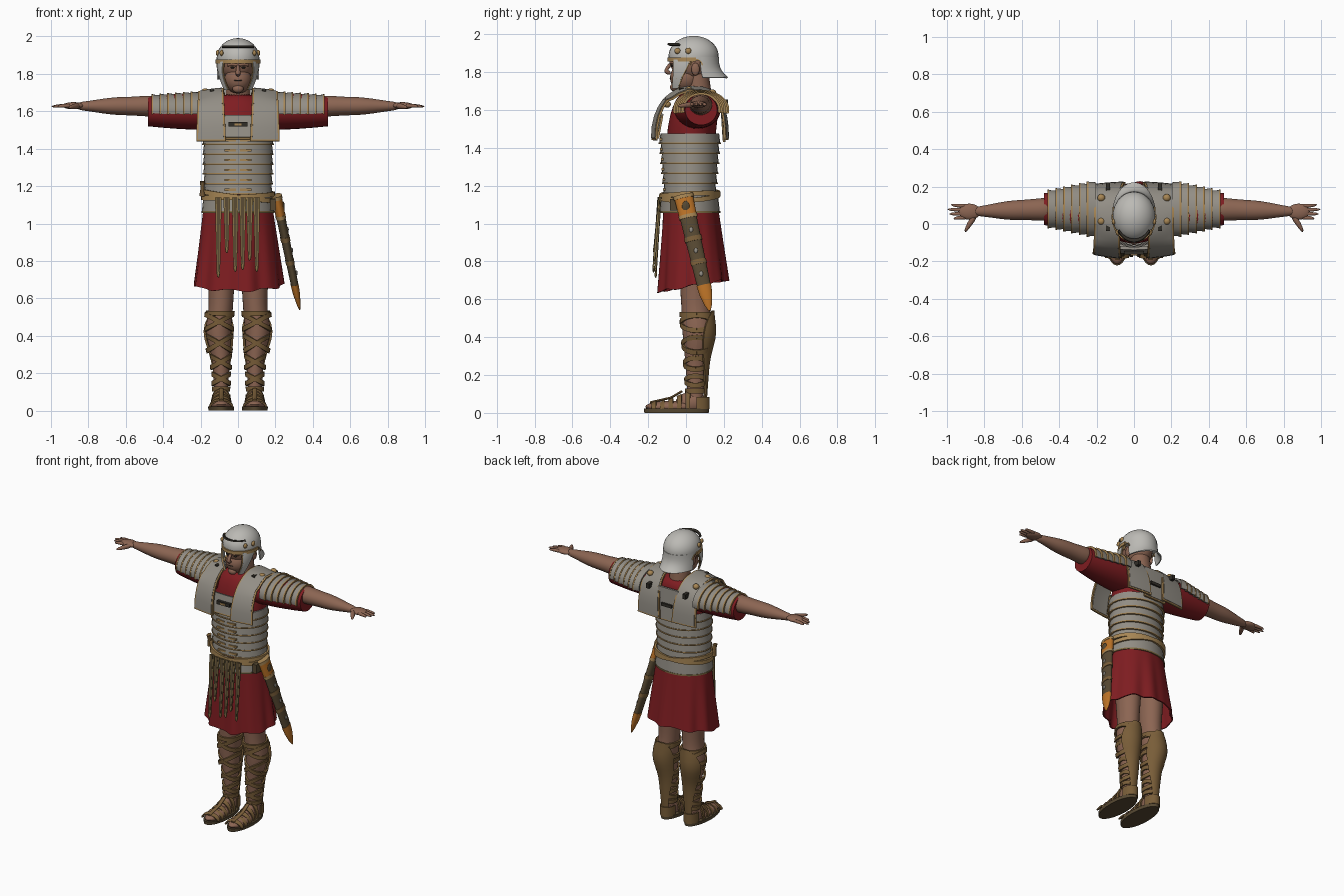
import bpy, bmesh
from math import sin, cos, pi, tau, radians, exp
from mathutils import Vector

cube = bpy.data.objects.get("Cube")
if cube:
    bpy.data.objects.remove(cube, do_unlink=True)


def material(name, *rgb):
    mat = bpy.data.materials.new(name)
    mat.use_nodes = True
    mat.diffuse_color = (*rgb, 1)
    mat.node_tree.nodes["Principled BSDF"].inputs["Base Color"].default_value = (*rgb, 1)
    return mat


skin = material("skin", .26, .13, .085)
red = material("red cloth", .21, .012, .015)
steel = material("grey steel", .29, .27, .235)
pale = material("pale helmet steel", .5, .49, .46)
gold = material("gold trim", .39, .24, .09)
leather = material("brown leather", .19, .11, .04)
scabbard = material("dark scabbard", .095, .066, .032)
orange = material("orange bronze", .5, .17, .02)
dark = material("dark iron", .03, .026, .02)
tan = material("tan strap", .23, .16, .06)
made = []


def finish(name, bm, mat, mirror=False, thick=0, smooth=0):
    bmesh.ops.recalc_face_normals(bm, faces=bm.faces)
    mesh = bpy.data.meshes.new(name)
    bm.to_mesh(mesh)
    bm.free()
    mesh.materials.append(mat)
    part = bpy.data.objects.new(name, mesh)
    bpy.context.collection.objects.link(part)
    if thick:
        solid = part.modifiers.new("thickness", 'SOLIDIFY')
        solid.thickness, solid.offset = thick, 0
    if smooth:
        part.modifiers.new("smooth", 'SUBSURF').levels = smooth
    if mirror:
        part.modifiers.new("mirror", 'MIRROR')
    made.append(part)


def sheet(name, rows, mat, wrap=False, caps=False, **options):
    bm = bmesh.new()
    grid = [[bm.verts.new(point) for point in row] for row in rows]
    count = len(grid[0])
    for low, high in zip(grid, grid[1:]):
        for i in range(count if wrap else count - 1):
            j = (i + 1) % count
            bm.faces.new((low[i], low[j], high[j], high[i]))
    if caps:
        bm.faces.new(grid[0])
        bm.faces.new(grid[-1])
    finish(name, bm, mat, **options)


def ring(axis, along, a, b, ra, rb, start=0, end=360, count=28):
    first, second = [i for i in range(3) if i != axis]
    points = []
    for i in range(count if end - start == 360 else count + 1):
        angle = radians(start + (end - start) * i / count)
        point = Vector()
        point[axis], point[first], point[second] = along, a + ra * cos(angle), b + rb * sin(angle)
        points.append(point)
    return points


def loft(name, axis, rings, mat, caps=False, span=(0, 360), **options):
    sheet(name, [ring(axis, *r, *span) for r in rings], mat, span == (0, 360), caps, **options)


def tube(name, points, radii, mat, flat=1, count=16, **options):
    points, rows = [Vector(p) for p in points], []
    for i, (point, radius) in enumerate(zip(points, radii)):
        direction = (points[min(i + 1, len(points) - 1)] - points[max(i - 1, 0)]).normalized()
        ref = Vector((0, 1, 0)) if abs(direction.z) > .7 else Vector((0, 0, 1))
        u = (ref - direction * ref.dot(direction)).normalized() * radius
        v = direction.cross(u) * flat
        rows.append([point + u * cos(tau * k / count) + v * sin(tau * k / count) for k in range(count)])
    sheet(name, rows, mat, True, True, **options)


def solid(name, center, size, mat, mirror=True, square=False):
    bm = bmesh.new()
    if square:
        bmesh.ops.create_cube(bm, size=2)
    else:
        bmesh.ops.create_uvsphere(bm, u_segments=20, v_segments=12, radius=1)
    for vert in bm.verts:
        vert.co = Vector(center) + vert.co * Vector(size)
    finish(name, bm, mat, mirror)


def steps(count):
    return [i / count for i in range(count + 1)]


# Tunic body, skirt with folds, sleeves
loft("tunic_body", 2, [(1.1, 0, .02, .16, .12), (1.45, 0, .02, .17, .13), (1.58, 0, .045, .2, .13),
     (1.66, 0, .055, .14, .11), (1.695, 0, .06, .085, .08)], red, True, smooth=1)
skirt = []
for f in steps(8):
    row = []
    for i in range(96):
        w = tau * i / 96
        fold = f * (.007 * sin(9 * w + 1) + .004 * sin(14 * w + f))
        y = .025 + .012 * f + (.14 + .04 * f + fold) * sin(w)
        row.append(((.18 + .055 * f + fold) * cos(w), y, 1.09 - f * (.425 - .17 * y - .006 * cos(7 * w))))
    skirt.append(row)
sheet("skirt", skirt, red, True, thick=.008)
loft("sleeves", 0, [(.12 + .36 * f, .06 + .02 * f, 1.6, .12 - .035 * f * f, .1 - .02 * f * f) for f in steps(5)],
     red, True, mirror=True)

# Arms and hands
tube("arms", [(.42 + .45 * f, .08 - .013 * f, 1.628) for f in steps(6)],
     (.058, .057, .05, .05, .041, .028, .02), skin, 1.1, mirror=True, smooth=1)
solid("palm", (.88, .066, 1.63), (.06, .043, .019), skin)
for i, tip in enumerate((.965, .99, 1, .98)):
    y = .034 + .021 * i
    tube("finger", [(.89, y, 1.63), (.94, y, 1.63), (tip, y * 1.2 - .013, 1.625)], (.012, .011, .006),
         skin, mirror=True, smooth=1)
tube("thumb", [(.85, .045, 1.63), (.88, 0, 1.625), (.905, -.045, 1.62)], (.018, .014, .007), skin, mirror=True, smooth=1)


# Legs, with one rule for everything wrapped round them
def leg_ring(z, gap=0, tilt=0, middle=pi, half=pi, count=28):
    bulge = exp(-((z - .42) / .1) ** 2)
    radius = .03 + .06 * z + .012 * bulge + gap
    angles = [middle + half * (2 * f - 1) for f in steps(count)]
    return [Vector((.09 + .014 * bulge + radius * cos(w), .05 + .01 * bulge + 1.16 * radius * sin(w), z + tilt * cos(w)))
            for w in angles]


sheet("legs", [leg_ring(.04 + .76 * f) for f in steps(20)], skin, mirror=True)
for z, tilts in [(.52, [0]), (.475, [.04, -.04]), (.36, [.04, -.04]), (.26, [.03, -.03]), (.17, [.025, -.025]), (.115, [0])]:
    for tilt in tilts:
        sheet("leg_strap", [leg_ring(z + h, .006, tilt) for h in (-.013, .013)], leather, thick=.011, mirror=True)
sheet("calf_guard", [leg_ring(.08 + .46 * f, .013, 0, pi / 2, .3 + .85 * sin(pi * f ** 2) ** .7 + .2 * (1 - f), 14)
      for f in steps(12)], leather, thick=.012, mirror=True)

# Feet and sandals
solid("forefoot", (.09, -.08, .032), (.056, .135, .032), skin)
solid("instep", (.09, .03, .055), (.042, .085, .055), skin)
loft("sole", 2, [(0, .09, -.05, .068, .17), (.022, .09, -.05, .07, .172)], scabbard, True, mirror=True)
for i in range(5):
    y, height = .045 * i - .17, .035 + .004 * i * i
    loft("sandal_strap", 1, [(y + d, .09, .02, .06 - .002 * i, height + d / 2) for d in (-.012, .012)], leather,
         span=(0, 180), thick=.009, mirror=True)
loft("heel_cup", 2, [(z, .09, .055, .045, .066) for z in (.02, .085)], leather, span=(0, 180), thick=.008, mirror=True)
tube("sandal_tongue", [(.09, -.19, .055), (.09, -.08, .08), (.09, -.02, .115)], [.006] * 3, leather, 2, mirror=True)


# Girth bands, each with a gold lower edge and front clasps
def hoop(name, top, bottom, rx, ry, mat, flare=0, thick=.012):
    loft(name, 2, [(top, 0, .02, rx, ry), (bottom, 0, .02, rx + flare, ry + flare)], mat, thick=thick)


for i in range(6):
    z, rx, ry = 1.475 - .053 * i, .176 - .001 * i, .148 - .004 * i
    hoop("girth_band", z, z - .052, rx, ry, steel, .006, .014)
    hoop("girth_edge", z - .047, z - .055, rx + .01, ry + .01, gold)
    solid("front_clasp", (.042, .014 - ry, z - .03), (.03, .007, .006), gold, square=True)
hoop("waist_band", 1.15, 1.06, .177, .142, steel, .01, .014)
hoop("waist_edge", 1.066, 1.056, .192, .157, tan, thick=.008)
for tilt in (-.13, .05):
    sheet("belt", [[(p.x, p.y, p.z + tilt * p.x + .05 * p.y) for p in ring(2, z, 0, .02, .193, .156)]
          for z in (1.135, 1.16)], gold, True, thick=.012)


# Plates over the chest and shoulders; the wider, thinner copy forms the trim
def plate(name, path, mirror):
    for label, mat, grow, thick in ((name, steel, 0, .016), (name + "_trim", gold, .01, .011)):
        rows = []
        for k, (y, z, inner, outer) in enumerate(path):
            drop = grow if k in (0, len(path) - 1) else 0
            columns = [inner - grow + (outer - inner + 2 * grow) * f for f in steps(6)]
            rows.append([(x, y + (.5 if y < 0 else -.3) * x * x, z - drop - .45 * x * x * (z > 1.65)) for x in columns])
        sheet(label, rows, mat, thick=thick, mirror=mirror)


drape = []
for f in steps(16):
    reach, rise = -cos(pi * f), sin(pi * f)
    y = .02 + .2 * (reach if reach < 0 else reach ** .6)
    drape.append((y, 1.45 + .272 * rise ** .9, .075 - .02 * f + .02 * rise, .212 - .01 * rise))
plate("shoulder_plate", drape, True)
plate("chest_plate", [(-.152, 1.46, -.085, .085), (-.13, 1.58, -.085, .085)], False)
plate("back_plate", [(.203, 1.44, -.075, .075), (.19, 1.65, -.075, .075)], False)
solid("chest_buckle", (0, -.15, 1.53), (.05, .013, .012), dark, False, True)
solid("buckle_tongue", (0, -.16, 1.53), (.018, .009, .005), gold, False, True)
solid("back_buckle", (0, .205, 1.54), (.04, .012, .01), dark, False, True)
for y, z in [(-.1, 1.63), (.015, 1.705), (.14, 1.69)]:
    solid("shoulder_stud", (.175, y, z), (.021, .02, .018), gold)
for y, z in [(-.015, 1.7), (.2, 1.64)]:
    solid("shoulder_hinge", (.14, y, z), (.011, .022, .016), dark, square=True)

# Arched upper-arm lames, each with a raised gold rim
for i in range(6):
    x, ry, rz = .205 + .042 * i, .137 - .009 * i, .093 - .003 * i
    loft("arm_lame", 0, [(x + .046 * f, .08, 1.602, ry + .004 * f, rz + .004 * f) for f in (0, 1)],
         steel, span=(-10, 190), thick=.012, mirror=True)
    loft("arm_lame_trim", 0, [(x + d, .08, 1.602, ry + .005, rz + .005) for d in (.039, .048)],
         gold, span=(-12, 192), thick=.013, mirror=True)

# Head and face
tube("neck", [(0, .07, 1.66), (0, .055, 1.8)], (.068, .063), skin)
solid("skull", (0, .03, 1.85), (.088, .112, .1), skin, False)
solid("jaw", (0, -.005, 1.77), (.073, .08, .075), skin, False)
solid("chin", (0, -.062, 1.72), (.03, .022, .022), skin, False)
tube("nose", [(0, -.075, 1.85), (0, -.1, 1.82), (0, -.108, 1.803), (0, -.08, 1.79)], (.009, .011, .015, .01), skin, smooth=1)
tube("brow", [(.008, -.08, 1.848), (.03, -.078, 1.852), (.055, -.06, 1.846)], (.008, .009, .006), skin, mirror=True)
solid("eye", (.029, -.072, 1.834), (.012, .009, .005), dark)
solid("mouth", (0, -.076, 1.765), (.026, .01, .004), dark, False)
solid("ear", (.09, .05, 1.815), (.012, .022, .033), skin)

# Helmet: bowl, brow band, peak, neck guard, cheek guards
bowl = [(1.86, 0, .04, .113, .131)]
for f in steps(10):
    turn = .98 * f * pi / 2
    bowl.append((1.885 + .106 * sin(turn), 0, .04, .114 * cos(turn), .132 * cos(turn)))
loft("helmet_bowl", 2, bowl, pale, True)
loft("brow_band", 2, [(z, 0, .04, .115, .134) for z in (1.856, 1.878)], gold, span=(175, 365), thick=.01)
loft("brow_peak", 2, [(1.942, 0, .035, .098, .115), (1.948, 0, .035, .104, .132)], dark, span=(215, 325), thick=.01)
loft("neck_guard", 2, [(1.88 - .11 * f, 0, .045, .108 + .005 * f, .125 + .05 * f ** 3) for f in steps(6)], pale,
     span=(14, 166), thick=.008)
for label, mat, grow, thick in (("cheek_guard", pale, 0, .012), ("cheek_trim", gold, 3, .006)):
    sheet(label, [ring(2, 1.865 - .15 * f, 0, .025 - .04 * f, .107 - .035 * f * f, .122 - .047 * f * f,
                       -45 + 7 * sin(pi * f) - grow, grow - 20 * f, 8) for f in steps(8)], mat, thick=thick, mirror=True)
for x, y, z in [(.088, -.045, 1.912), (.109, .012, 1.912), (.08, -.04, 1.77)]:
    solid("helmet_rosette", (x, y, z), (.01, .016, .016), gold)
loft("ear_flange", 0, [(x, .055, 1.82, .034, .046) for x in (.098, .114)], gold, span=(20, 160), thick=.006, mirror=True)

# Hanging apron straps, tapering downwards
for x, low in [(-.105, .73), (-.06, .86), (-.015, .76), (.025, .77), (.062, .82), (.1, .76)]:
    for label, mat, width, thick in (("apron_strap", scabbard, .009, .01), ("apron_edge", tan, .018, .007)):
        sheet(label, [[(x + side * width * (1 - f / 2), 1.1 * x * x - .146 - .026 * f, 1.14 + (low - 1.14) * f)
                       for side in (-1, 1)] for f in steps(4)], mat, thick=thick)
    solid("strap_pendant", (x, 1.1 * x * x - .172, low), (.008, .006, .018), tan, False)

# Scabbard hung at the left hip
top, tip = Vector((.205, -.015, 1.15)), Vector((.33, .125, .54))
for label, mat, stops, radii in [
        ("scabbard_mouth", orange, (.02, .19), (.05, .047)), ("scabbard_body", scabbard, (.18, .8), (.045, .036)),
        ("scabbard_tip", orange, (.78, .86, .95, 1), (.039, .034, .02, .006)), ("mouth_rim", gold, (0, .03), (.054, .054)),
        ("mouth_base", gold, (.17, .2), (.05, .05)), ("scabbard_ring", leather, (.36, .4), (.047, .047)),
        ("scabbard_ring", leather, (.56, .6), (.043, .043))]:
    tube(label, [top.lerp(tip, t) for t in stops], radii, mat, .55, 20)
for t in (.3, .48, .68):
    solid("scabbard_rivet", top.lerp(tip, t) + Vector((.023, 0, 0)), (.006, .01, .014), steel, False)
solid("mouth_panel", top.lerp(tip, .1) + Vector((.024, 0, 0)), (.008, .02, .03), scabbard, False)
solid("scabbard_hanger", (.185, -.06, 1.1), (.015, .025, .03), scabbard, False, True)
# Small knife hilt on the right hip
tube("knife_hilt", [(-.19, -.03, 1.15), (-.19, -.04, 1.19), (-.19, -.045, 1.225)], (.024, .014, .02), leather, .7)

# Bake modifiers and shade
bpy.ops.object.select_all(action='DESELECT')
for part in made:
    part.select_set(True)
bpy.context.view_layer.objects.active = made[0]
bpy.ops.object.convert(target='MESH')
bpy.ops.object.shade_smooth_by_angle(angle=radians(40))
